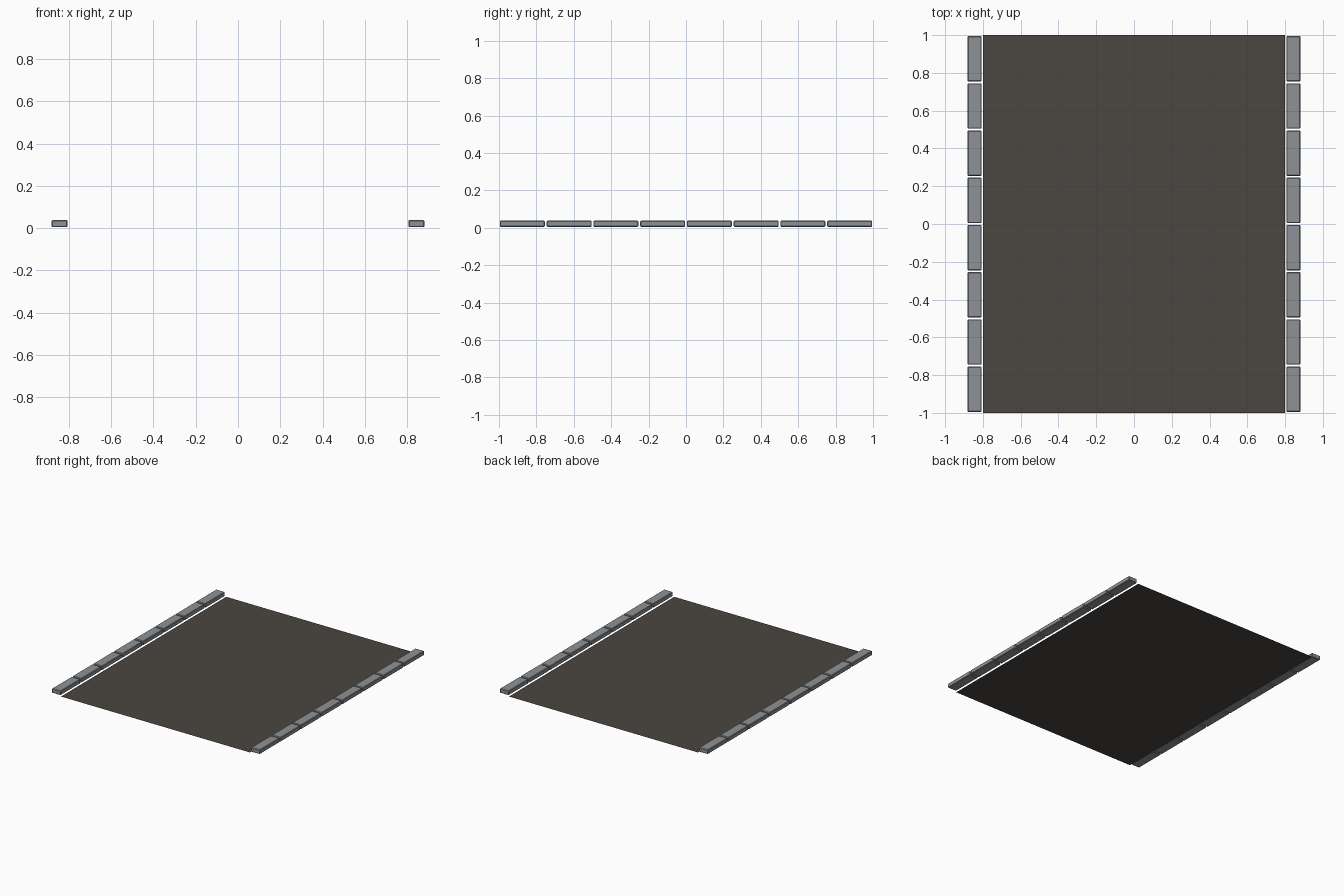
import bpy
import bmesh
from mathutils import Matrix

cube = bpy.data.objects.get("Cube")
if cube:
    bpy.data.objects.remove(cube, do_unlink=True)


def make_material(name, rgb):
    mat = bpy.data.materials.new(name)
    mat.use_nodes = True
    color = (*rgb, 1.0)
    mat.diffuse_color = color
    mat.node_tree.nodes["Principled BSDF"].inputs["Base Color"].default_value = color
    return mat


def add_object(name, bm, mat, location=(0, 0, 0)):
    mesh = bpy.data.meshes.new(name)
    bm.to_mesh(mesh)
    bm.free()
    mesh.materials.append(mat)
    obj = bpy.data.objects.new(name, mesh)
    obj.location = location
    bpy.context.collection.objects.link(obj)
    return obj


asphalt = make_material("dark asphalt", (0.07, 0.062, 0.051))
stone = make_material("grey kerb stone", (0.27, 0.29, 0.31))

# Road surface: a single flat sheet
bm = bmesh.new()
bmesh.ops.create_grid(bm, x_segments=1, y_segments=1, size=1,
                      matrix=Matrix.Diagonal((0.8, 1, 1, 1)))
add_object("road_surface", bm, asphalt)

# Kerb stones: chamfered blocks in a row along each side
STONES = 8
PITCH = 2 / STONES
SIZE = (0.075, PITCH - 0.01, 0.033)


def add_kerb_stone(name, x, y):
    bm = bmesh.new()
    bmesh.ops.create_cube(bm, size=1, matrix=Matrix.Diagonal((*SIZE, 1)))
    bmesh.ops.bevel(bm, geom=bm.edges[:], offset=0.004, segments=1,
                    affect='EDGES')
    add_object(name, bm, stone, (x, y, 0.005 + SIZE[2] / 2))


for side, sign in (("left", 1), ("right", -1)):
    for i in range(STONES):
        add_kerb_stone(f"{side}_kerb_stone_{i + 1}", sign * 0.844,
                       -1 + PITCH * (i + 0.5))
